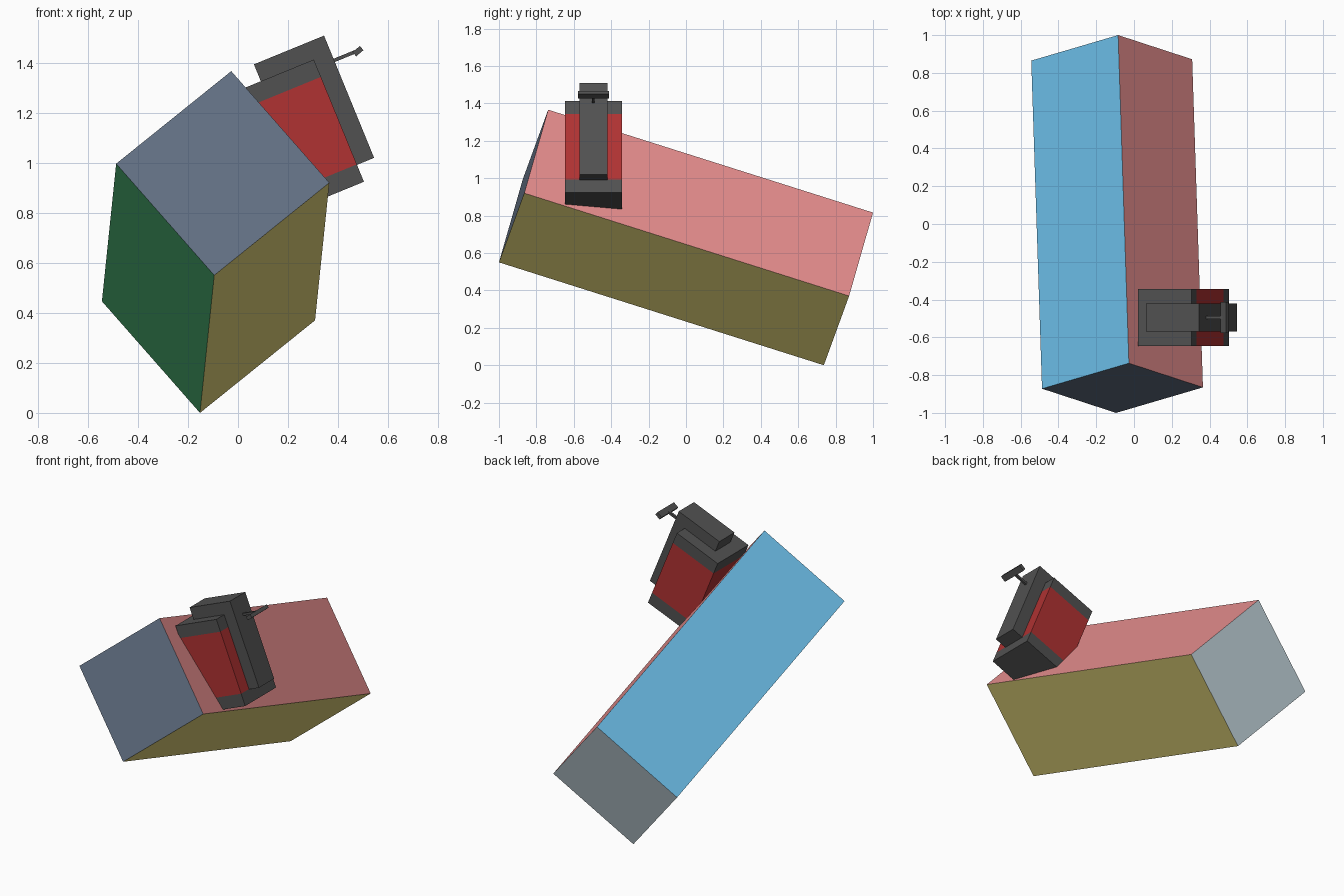
import bpy, bmesh, math
from mathutils import Matrix, Vector

if "Cube" in bpy.data.objects:
    bpy.data.objects.remove(bpy.data.objects["Cube"])


def material(name, r, g, b):
    lin = lambda c: c / 12.92 if c <= 0.04045 else ((c + 0.055) / 1.055) ** 2.4
    m = bpy.data.materials.new(name)
    m.diffuse_color = (lin(r / 255), lin(g / 255), lin(b / 255), 1)
    m.use_nodes = True
    m.node_tree.nodes["Principled BSDF"].inputs["Base Color"].default_value = m.diffuse_color
    return m


pink = material("pink", 230, 142, 142)
green = material("green", 95, 222, 145)
pale_grey = material("pale grey", 202, 220, 228)
slate = material("slate blue", 98, 112, 132)
sky = material("sky blue", 107, 188, 230)
olive = material("olive", 234, 219, 127)
dark_grey = material("dark grey", 81, 81, 81)
red = material("red", 176, 50, 50)


def add_object(name, bm, mats, matrix):
    mesh = bpy.data.meshes.new(name)
    bm.to_mesh(mesh)
    bm.free()
    for m in mats:
        mesh.materials.append(m)
    mesh.transform(matrix)
    obj = bpy.data.objects.new(name, mesh)
    bpy.context.collection.objects.link(obj)
    return obj


# Tilted long block: three edge vectors from its lowest front corner
corner = Vector((-0.095, -1.0, 0.55))
side = Vector((0.46, 0.135, 0.37))
length = Vector((-0.057, 1.737, -0.55))
rise = Vector((-0.392, 0.128, 0.446))
frame = Matrix((side, length, rise)).transposed().to_4x4()
frame.translation = corner + (side + length + rise) / 2

bm = bmesh.new()
bmesh.ops.create_cube(bm, size=1)
bm.normal_update()
for f in bm.faces:
    axis = max(range(3), key=lambda i: abs(f.normal[i]))
    f.material_index = axis * 2 + (0 if f.normal[axis] > 0 else 1)
add_object("long_block", bm, [pink, green, pale_grey, slate, sky, olive], frame)

# Device frame: local x points outward, local z up along the tilted device
tilt = Matrix.Rotation(-math.atan2(0.379, 0.925), 4, 'Y')
MID_Y = -0.495


def device_box(name, x0, x1, z0, z1, width, mats=(dark_grey,), turn=0, band=0):
    bm = bmesh.new()
    bmesh.ops.create_cube(bm, size=1)
    bmesh.ops.scale(bm, vec=(x1 - x0, width, z1 - z0), verts=bm.verts)
    if band:
        # Cut the box into end caps and a coloured middle band
        edge = (z1 - z0) / 2 - band
        for z in (-edge, edge):
            bmesh.ops.bisect_plane(bm, geom=bm.verts[:] + bm.edges[:] + bm.faces[:],
                                   plane_co=(0, 0, z), plane_no=(0, 0, 1))
        for f in bm.faces:
            f.material_index = int(abs(f.calc_center_median().z) < edge)
    place = Matrix.Translation(((x0 + x1) / 2, MID_Y, (z0 + z1) / 2))
    return add_object(name, bm, mats, tilt @ place @ Matrix.Rotation(turn, 4, 'Y'))


device_box("device_body", 0.511, 0.816, 0.664, 1.192, 0.304,
           mats=(dark_grey, red), band=0.075)
device_box("centre_spine", 0.587, 0.890, 0.737, 1.265, 0.15)
device_box("handle_rod", 0.880, 0.990, 1.151, 1.165, 0.014)
device_box("handle_grip", 0.973, 1.011, 1.145, 1.167, 0.164, turn=-math.radians(18))
